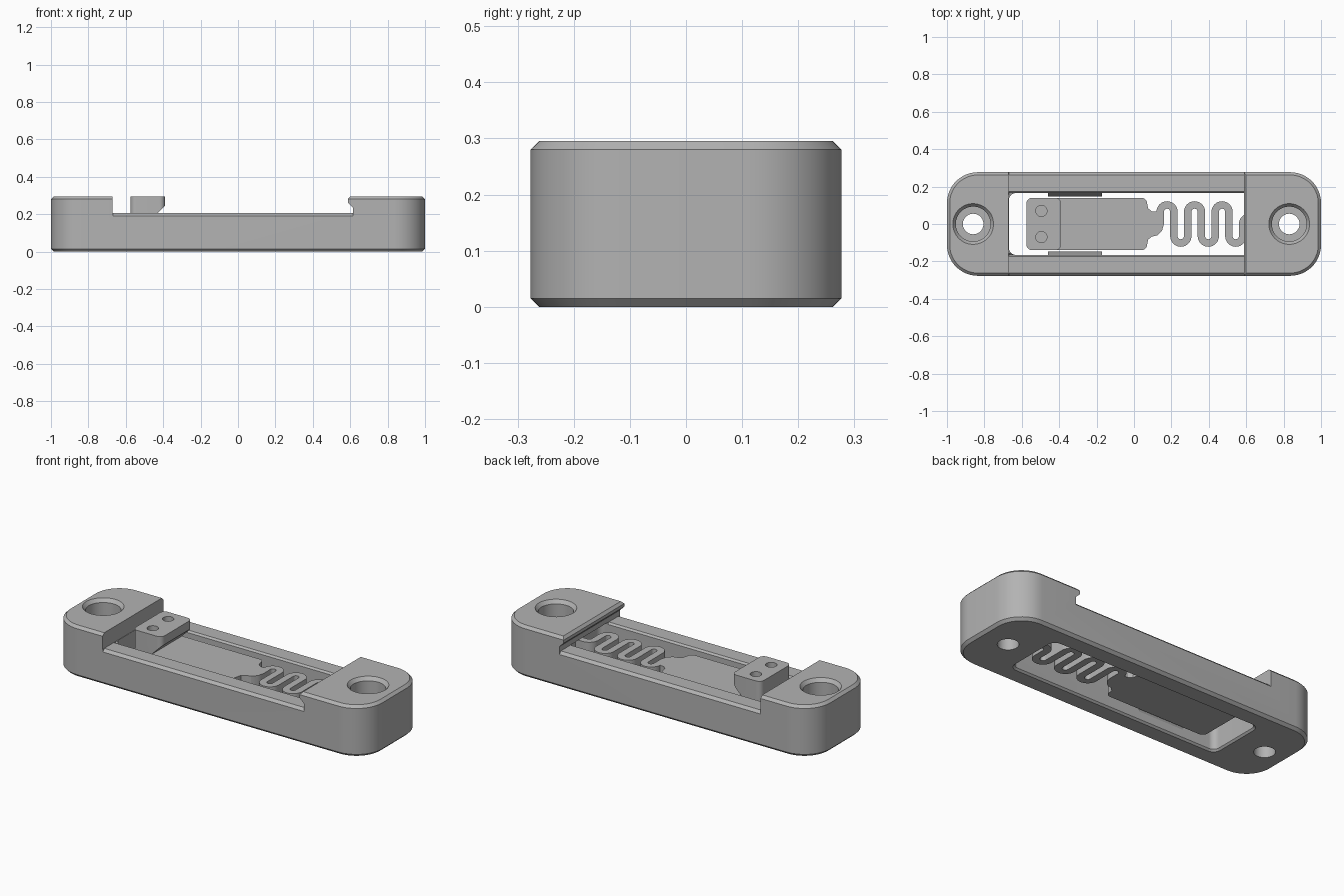
import bpy, bmesh, math
from mathutils import Vector

cube = bpy.data.objects.get("Cube")
if cube:
    bpy.data.objects.remove(cube, do_unlink=True)

grey = bpy.data.materials.new("plain grey")
grey.use_nodes = True
grey.diffuse_color = (0.45, 0.45, 0.45, 1)
grey.node_tree.nodes["Principled BSDF"].inputs["Base Color"].default_value = (0.45, 0.45, 0.45, 1)


def loft(name, rings):
    """Closed solid through rings with equal point counts."""
    bm = bmesh.new()
    loops = [[bm.verts.new(p) for p in ring] for ring in rings]
    n = len(loops[0])
    for a, b in zip(loops, loops[1:]):
        for i in range(n):
            j = (i + 1) % n
            bm.faces.new((a[i], a[j], b[j], b[i]))
    bm.faces.new(loops[0][::-1])
    bm.faces.new(loops[-1])
    bmesh.ops.recalc_face_normals(bm, faces=bm.faces)
    mesh = bpy.data.meshes.new(name)
    bm.to_mesh(mesh)
    bm.free()
    mesh.materials.append(grey)
    obj = bpy.data.objects.new(name, mesh)
    bpy.context.collection.objects.link(obj)
    return obj


def slab(name, x0, x1, half_y, r, levels, steps=12):
    """Rounded rectangle lofted through (z, inset) levels."""
    rings = []
    for z, inset in levels:
        ring = []
        rr = max(r - inset, 0.004)
        cx, hx = (x0 + x1) / 2, (x1 - x0) / 2 - inset - rr
        hy = half_y - inset - rr
        for q, (sx, sy) in enumerate(((1, 1), (-1, 1), (-1, -1), (1, -1))):
            for k in range(steps + 1):
                a = (q + k / steps) * math.pi / 2
                ring.append((cx + sx * hx + rr * math.cos(a), sy * hy + rr * math.sin(a), z))
        rings.append(ring)
    return loft(name, rings)


def prism(name, profile, axis, lo, hi):
    """Extrude a 2D profile along the x, y or z axis."""
    place = {"x": lambda a, b, t: (t, a, b), "y": lambda a, b, t: (a, t, b),
             "z": lambda a, b, t: (a, b, t)}[axis]
    return loft(name, [[place(a, b, t) for a, b in profile] for t in (lo, hi)])


def diamond(a, b, c):
    return [(a + c, b), (a, b + c), (a - c, b), (a, b - c)]


def turned(name, x, y, profile, n=48):
    """Round solid through (radius, z) pairs."""
    return loft(name, [[(x + r * math.cos(i * math.tau / n), y + r * math.sin(i * math.tau / n), z)
                        for i in range(n)] for r, z in profile])


def cut(obj, cutter):
    mod = obj.modifiers.new("cut", "BOOLEAN")
    mod.operation, mod.solver, mod.object = "DIFFERENCE", "EXACT", cutter
    bpy.context.view_layer.objects.active = obj
    bpy.ops.object.modifier_apply(modifier=mod.name)
    bpy.data.objects.remove(cutter, do_unlink=True)


TOP, RAIL = 0.295, 0.205      # block and rail heights
LOW, DECK = 0.05, 0.18        # slider underside and top

# Frame: chamfered body, open middle with an overhanging lip, through slot
body = slab("frame", -1, 1, 0.277, 0.165, [(0, 0.015), (0.015, 0), (TOP - 0.015, 0), (TOP, 0.015)])
cut(body, prism("opening", [(-0.67, RAIL), (-0.67, 0.4), (0.6, 0.4), (0.6, TOP), (0.587, 0.28),
                            (0.587, 0.262), (0.615, 0.235), (0.615, RAIL)], "y", -0.4, 0.4))
cut(body, slab("slot", -0.668, 0.665, 0.165, 0.035, [(-0.01, -0.02), (0.01, 0), (RAIL + 0.001, 0)]))

# Chamfers along the rails
for side in (-1, 1):
    for y, c in ((0.277, 0.015), (0.165, 0.01)):
        cut(body, prism("rail_chamfer", diamond(side * y, RAIL, c), "x", -0.669, 0.614))

# Counterbored screw holes
for x in (-0.86, 0.83):
    cut(body, turned("screw_hole", x, 0, [(0.055, -0.1), (0.055, 0.12), (0.093, 0.12), (0.093, 0.275),
                                          (0.109, TOP), (0.109, 0.4)]))

# Guide ribs on the slot walls
ribs = [prism("guide_rib", [(s * 0.168, 0.175), (s * 0.148, 0.12), (s * 0.148, 0.08), (s * 0.168, 0.05)],
              "x", -0.46, -0.17) for s in (-1, 1)]

# Slider plate
plate = slab("slider_plate", -0.575, 0.07, 0.14, 0.03, [(LOW, 0), (DECK, 0)])

# Finger block with undercut corner and two pin holes
block = slab("finger_block", -0.575, -0.39, 0.14, 0.03, [(DECK - 0.01, 0), (TOP, 0)])
cut(block, prism("undercut", diamond(-0.39, DECK, 0.065), "y", -0.3, 0.3))
for y in (-0.07, 0.07):
    cut(block, turned("pin_hole", -0.495, y, [(0.03, 0.23), (0.03, 0.4)], 32))

# Neck joining plate and spring
neck = prism("spring_neck", [(0.05, 0.11), (0.07, 0.11), (0.076, 0.083), (0.095, 0.068), (0.125, 0.065),
                             (0.155, 0.03), (0.16, 0), (0.15, -0.035), (0.125, -0.06), (0.095, -0.068),
                             (0.076, -0.083), (0.07, -0.11), (0.05, -0.11)], "z", LOW, DECK)

# Serpentine spring: centre path, then offset to both sides
PITCH, REACH, HALF = 0.0735, 0.065, 0.02
path = [Vector((0.14, 0))]
for i in range(6):
    s = 1 if i % 2 == 0 else -1
    cx = 0.14 + PITCH * (i + 0.5)
    for k in range(17):
        a = math.pi * (1 - k / 16)
        path.append(Vector((cx + PITCH / 2 * math.cos(a), s * (REACH + PITCH / 2 * math.sin(a)))))
end_x = 0.14 + PITCH * 6
for k in range(9):
    a = math.pi * (1 - k / 16)
    path.append(Vector((end_x + 0.037 + 0.037 * math.cos(a), 0.037 * math.sin(a))))
path.append(Vector((0.68, 0.037)))

rings = []
for i, p in enumerate(path):
    d = (path[min(i + 1, len(path) - 1)] - path[max(i - 1, 0)]).normalized()
    n = Vector((-d.y, d.x)) * HALF
    l, r = p + n, p - n
    rings.append([(l.x, l.y, LOW), (r.x, r.y, LOW), (r.x, r.y, DECK), (l.x, l.y, DECK)])
spring = loft("serpentine_spring", rings)

# Smooth the rounded walls, keep the edges crisp
for obj in [body, plate, block, neck, spring] + ribs:
    bpy.ops.object.select_all(action="DESELECT")
    obj.select_set(True)
    bpy.context.view_layer.objects.active = obj
    bpy.ops.object.shade_smooth_by_angle(angle=math.radians(30))
